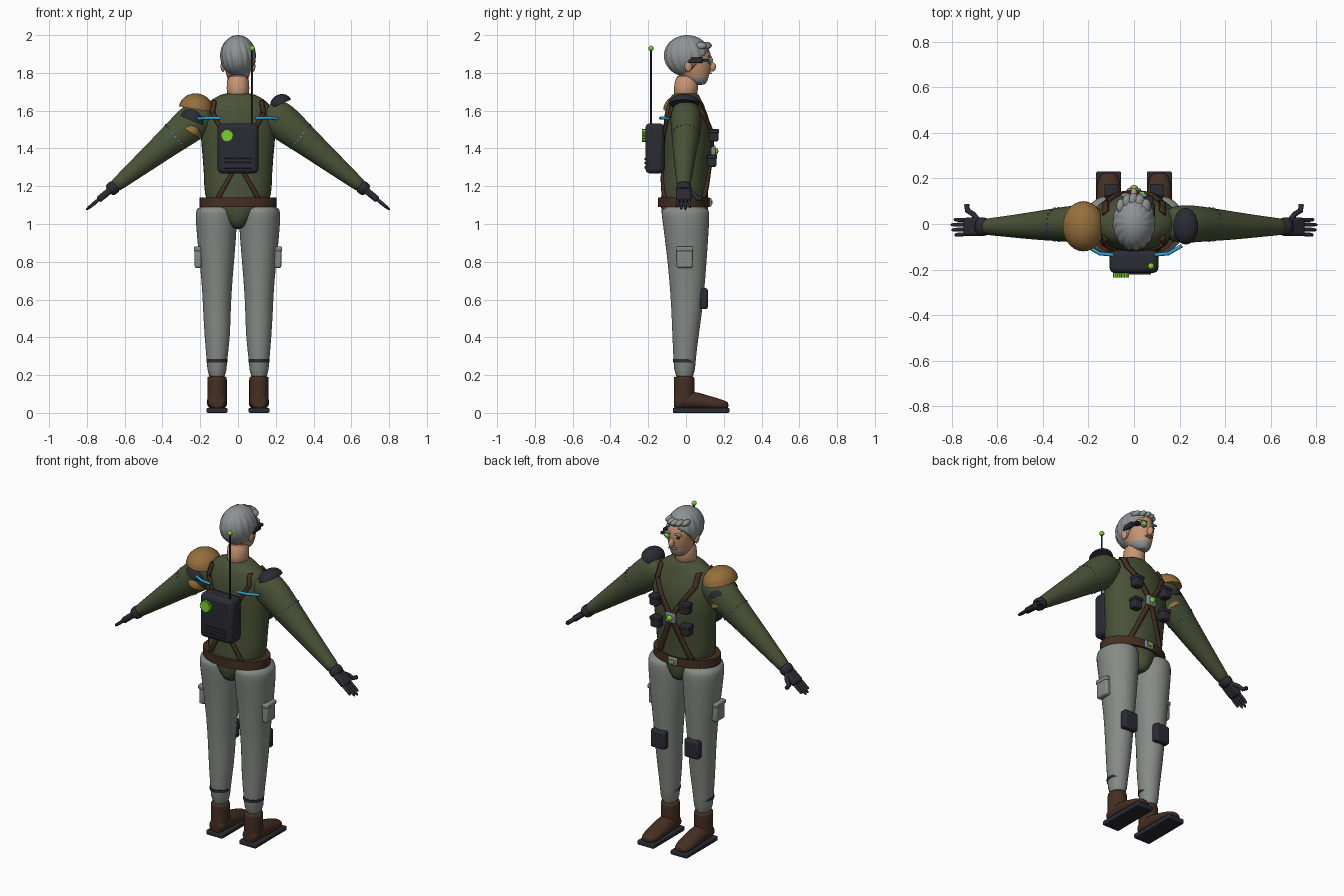
import bpy, bmesh
from math import sin, cos, pi, sqrt, radians
from mathutils import Matrix, Vector

if "Cube" in bpy.data.objects:
    bpy.data.objects.remove(bpy.data.objects["Cube"])

def material(name, *rgb):
    m = bpy.data.materials.new(name)
    m.use_nodes = True
    m.diffuse_color = (*rgb, 1)
    m.node_tree.nodes["Principled BSDF"].inputs["Base Color"].default_value = (*rgb, 1)
    return m

SKIN = material("skin", .58, .3, .17)
HAIR = material("grey hair", .27, .29, .29)
CLOTH = material("trouser grey", .24, .26, .24)
OLIVE = material("olive shirt", .068, .085, .038)
TAN = material("tan armour", .3, .16, .045)
DARK = material("dark gear", .024, .024, .034)
BROWN = material("brown leather", .06, .028, .016)
LIME = material("lime glow", .2, .64, .03)
CYAN = material("cyan glow", .026, .36, .65)
METAL = material("buckle metal", .22, .24, .26)
parts = []

def finish(name, bm, mat, mirror=False, bevel=0, subsurf=0):
    bmesh.ops.recalc_face_normals(bm, faces=bm.faces)
    me = bpy.data.meshes.new(name)
    bm.to_mesh(me)
    bm.free()
    ob = bpy.data.objects.new(name, me)
    bpy.context.collection.objects.link(ob)
    me.materials.append(mat)
    if bevel:
        b = ob.modifiers.new("bevel", 'BEVEL')
        b.width, b.segments = bevel, 2
    if subsurf:
        ob.modifiers.new("subdivide", 'SUBSURF').levels = subsurf
        ob.modifiers["subdivide"].render_levels = subsurf
    if mirror:
        ob.modifiers.new("mirror", 'MIRROR').use_mirror_merge = False
    parts.append(ob)
    return ob

def place(x, y, z, tilt=0):
    return Matrix.Translation((x, y, z)) @ Matrix.Rotation(radians(tilt), 4, 'Y')

def box(name, mat, at, size, mirror=False, bevel=.006):
    bm = bmesh.new()
    m = at if isinstance(at, Matrix) else place(*at)
    bmesh.ops.create_cube(bm, size=1, matrix=m @ Matrix.Diagonal((*size, 1)))
    return finish(name, bm, mat, mirror, bevel)

def ball(name, mat, at, radii, mirror=False, dome=False):
    bm = bmesh.new()
    bmesh.ops.create_uvsphere(bm, u_segments=28, v_segments=16, radius=1)
    for v in bm.verts:
        if dome:
            v.co.z = max(v.co.z, 0)
    m = at if isinstance(at, Matrix) else place(*at)
    bm.transform(m @ Matrix.Diagonal((*radii, 1)))
    return finish(name, bm, mat, mirror)

def loft(name, mat, rings, frame=Matrix(), mirror=False, subsurf=1, n=20):
    """Rings are (height, centre x, centre y, radius x, radius y)."""
    bm = bmesh.new()
    loops = [[bm.verts.new(frame @ Vector((cx + rx * cos(2 * pi * i / n), cy + ry * sin(2 * pi * i / n), z)))
              for i in range(n)] for z, cx, cy, rx, ry in rings]
    for a, b in zip(loops, loops[1:]):
        for i in range(n):
            bm.faces.new((a[i], a[(i + 1) % n], b[(i + 1) % n], b[i]))
    bm.faces.new(loops[0])
    bm.faces.new(loops[-1])
    return finish(name, bm, mat, mirror, 0, subsurf)

def tube(name, mat, points, radius, mirror=False):
    cu = bpy.data.curves.new(name, 'CURVE')
    cu.dimensions = '3D'
    cu.bevel_depth, cu.use_fill_caps = radius, True
    sp = cu.splines.new('POLY')
    sp.points.add(len(points) - 1)
    for p, co in zip(sp.points, points):
        p.co = (*co, 1)
    cu.materials.append(mat)
    ob = bpy.data.objects.new(name, cu)
    bpy.context.collection.objects.link(ob)
    if mirror:
        ob.modifiers.new("mirror", 'MIRROR')

# Torso, belt and legs
TORSO = [(.97, 0, -.005, .04, .1), (1.02, 0, -.005, .075, .122), (1.09, 0, -.008, .15, .127),
         (1.15, 0, -.008, .183, .126), (1.27, 0, 0, .182, .124), (1.4, 0, .008, .195, .13),
         (1.5, 0, .008, .203, .13), (1.58, 0, 0, .195, .118), (1.64, 0, -.005, .17, .095),
         (1.675, 0, -.005, .115, .078), (1.695, 0, 0, .068, .064)]
loft("shirt", OLIVE, TORSO)
loft("belt", BROWN, [(z, 0, -.012, .204, .137) for z in (1.09, 1.14)], subsurf=0, n=36)
box("belt_buckle", METAL, (0, .125, 1.115), (.06, .02, .045))
box("belt_buckle_light", LIME, (0, .136, 1.115), (.03, .008, .02), bevel=.002)
loft("trouser_legs", CLOTH, [
    (.17, .111, -.007, .05, .054), (.28, .112, -.008, .054, .059), (.4, .109, -.003, .069, .07),
    (.55, .112, .005, .074, .083), (.7, .111, .007, .082, .096), (.85, .113, .005, .098, .109),
    (1, .114, 0, .11, .124), (1.06, .115, -.003, .112, .129), (1.1, .112, -.006, .104, .124)], mirror=True)
box("thigh_pockets", CLOTH, (.211, -.007, .822), (.036, .085, .11), True, .01)
box("thigh_pocket_flaps", CLOTH, (.213, -.007, .868), (.04, .09, .025), True)
box("knee_pads", DARK, (.112, .094, .605), (.095, .045, .11), True, .012)
loft("ankle_bands", DARK, [(z, .112, -.01, .056, .06) for z in (.268, .285)], mirror=True, subsurf=0)

# Boots
loft("boot_shafts", BROWN, [(z, .111, -.01, r, r + .003) for z, r in
     ((.03, .05), (.06, .053), (.13, .052), (.185, .053), (.195, .05))], mirror=True)
LENGTHWISE = Matrix(((1, 0, 0, 0), (0, 0, 1, 0), (0, 1, 0, 0), (0, 0, 0, 1)))
loft("boot_feet", BROWN, [
    (-.065, .111, .055, .035, .035), (-.05, .111, .06, .05, .045), (.03, .111, .068, .053, .052),
    (.1, .111, .055, .055, .042), (.17, .111, .045, .053, .033), (.215, .111, .04, .04, .022),
    (.225, .111, .04, .02, .012)], LENGTHWISE, True)
box("boot_soles", DARK, (.111, .08, .0135), (.11, .3, .027), True)

# Arms and gloves share a frame whose z runs from shoulder to fingertips
along = Vector((.773, 0, -.634)).normalized()
side = Vector((0, 1, 0))
ARM = Matrix.Translation((.2, 0, 1.57)) @ Matrix((side.cross(along), side, along)).transposed().to_4x4()
loft("sleeves", OLIVE, [
    (-.07, 0, 0, .06, .06), (-.03, 0, 0, .09, .08), (.04, 0, 0, .1, .085), (.12, 0, 0, .09, .079),
    (.22, 0, -.004, .076, .07), (.33, 0, -.008, .064, .06), (.45, 0, -.01, .05, .048),
    (.56, 0, -.012, .037, .038), (.59, 0, -.012, .034, .035)], ARM, True)
loft("glove_cuffs", DARK, [(.57, 0, -.012, .036, .04), (.6, 0, -.012, .038, .042),
     (.63, 0, -.012, .033, .042)], ARM, True)
box("glove_palms", DARK, ARM @ place(0, -.012, .655), (.035, .08, .09), True, .012)
for i in range(4):
    tip = (.765, .785, .78, .76)[i]
    y = .018 - i * .021
    loft(f"finger_{i + 1}", DARK, [(.68, 0, y, .011, .01), (.74, 0, y, .0105, .01), (tip, 0, y * 1.1, .007, .007)],
         ARM, True, n=10)
tube("thumbs", DARK, [ARM @ Vector(p) for p in ((0, .02, .63), (0, .045, .655), (0, .058, .685), (0, .086, .69))],
     .012, True)
for i in range(20):
    a = 2 * pi * i / 20
    box(f"sleeve_light_{i + 1}", CYAN, ARM @ place(.082 * cos(a), -.002 + .0735 * sin(a), .17),
        (.008, .008, .006), True, 0)

# Shoulder armour
ball("layered_pad_top", TAN, place(-.222, -.01, 1.607, 10), (.092, .11, .084), dome=True)
ball("layered_pad_middle", DARK, place(-.24, -.008, 1.545, 22), (.08, .098, .075), dome=True)
ball("layered_pad_bottom", TAN, place(-.252, -.006, 1.485, 32), (.062, .088, .07), dome=True)
ball("small_shoulder_pad", DARK, place(.228, -.01, 1.635, -24), (.058, .08, .052), dome=True)

# Harness straps follow the torso surface
def on_torso(x, z, face):
    for a, b in zip(TORSO, TORSO[1:]):
        if a[0] <= z <= b[0]:
            t = (z - a[0]) / (b[0] - a[0])
            cy, rx, ry = (a[k] + t * (b[k] - a[k]) for k in (2, 3, 4))
            return Vector((x, cy + face * (ry * sqrt(max(0, 1 - (x / rx) ** 2)) + .003), z))

def strap(name, face, path, width=.026, steps=12):
    bm = bmesh.new()
    rows = []
    for (x0, z0), (x1, z1) in zip(path, path[1:]):
        d = Vector((x1 - x0, z1 - z0)).normalized() * width / 2
        for i in range(steps + 1):
            x, z = x0 + (x1 - x0) * i / steps, z0 + (z1 - z0) * i / steps
            rows.append([bm.verts.new(on_torso(x + k * d.y, z - k * d.x, face)) for k in (-1, 0, 1)])
    for a, b in zip(rows, rows[1:]):
        for k in (0, 1):
            bm.faces.new((a[k], a[k + 1], b[k + 1], b[k]))
    ob = finish(name, bm, BROWN, True)
    s = ob.modifiers.new("thickness", 'SOLIDIFY')
    s.thickness, s.offset = .014, 0

strap("front_harness", 1, [(.125, 1.65), (.125, 1.58), (0, 1.385), (-.11, 1.13)])
strap("back_harness", -1, [(.125, 1.65), (.135, 1.59), (0, 1.325), (-.11, 1.13)], .02)
box("chest_buckle", METAL, (0, .145, 1.385), (.062, .024, .06))
ball("chest_buckle_light", LIME, (0, .157, 1.385), (.018, .014, .018))
for level, y, z in (("upper", .146, 1.47), ("lower", .136, 1.335)):
    box(f"{level}_chest_pouches", DARK, (.1, y, z), (.055, .05, .065), True, .008)
    box(f"{level}_pouch_flaps", DARK, (.1, y + .003, z + .022), (.06, .052, .02), True, .004)

# Backpack with badge, vents, antenna and cables
box("backpack", DARK, (0, -.165, 1.4), (.215, .1, .265), bevel=.022)
bm = bmesh.new()
bmesh.ops.create_circle(bm, cap_ends=True, radius=.035, segments=32)
for i, v in enumerate(bm.verts):
    v.co *= .86 if i % 2 else 1
top = bmesh.ops.extrude_face_region(bm, geom=bm.faces[:])["geom"]
bmesh.ops.translate(bm, vec=(0, 0, .022), verts=[v for v in top if isinstance(v, bmesh.types.BMVert)])
bm.transform(Matrix.Translation((-.058, -.212, 1.468)) @ Matrix.Rotation(pi / 2, 4, 'X'))
finish("backpack_badge", bm, LIME)
for i in range(3):
    box(f"backpack_vent_{i + 1}", DARK, (0, -.216, 1.3 + i * .022), (.15, .01, .01), bevel=.002)
tube("antenna", DARK, [(.075, -.185, 1.52), (.075, -.185, 1.925)], .005)
ball("antenna_tip", LIME, (.075, -.185, 1.93), (.014, .014, .014))
tube("shoulder_cables", CYAN, [(.09, -.135, 1.56), (.15, -.13, 1.562), (.21, -.095, 1.558)], .008, True)

# Neck and head, with the chin beard coloured by position
loft("neck", SKIN, [(1.66, 0, -.005, .064, .066), (1.72, 0, 0, .06, .064), (1.8, 0, .008, .06, .066)])
head = loft("head", SKIN, [
    (1.735, 0, .075, .028, .026), (1.755, 0, .06, .05, .053), (1.775, 0, .052, .058, .068),
    (1.8, 0, .043, .066, .084), (1.83, 0, .035, .073, .1), (1.88, 0, .026, .08, .112),
    (1.93, 0, .016, .079, .108), (1.965, 0, .012, .055, .08)])
head.data.materials.append(HAIR)
for f in head.data.polygons:
    if f.center.z < 1.78 and f.center.y > .045:
        f.material_index = 1
ball("nose", SKIN, (0, .135, 1.832), (.015, .024, .026))
ball("ears", SKIN, (.08, .012, 1.835), (.012, .02, .03), True)
ball("eyes", DARK, (.032, .122, 1.866), (.013, .008, .007), True)
ball("eyebrows", HAIR, (.034, .126, 1.886), (.024, .01, .006), True)
box("moustache", HAIR, (0, .13, 1.798), (.05, .014, .01), bevel=.004)

# Ridged hair cap, open over the face, with a swept fringe
bm = bmesh.new()
bmesh.ops.create_uvsphere(bm, u_segments=96, v_segments=28, radius=1)
for v in bm.verts:
    x, y, z = v.co
    angle = Vector((x, y)).angle_signed(Vector((0, 1))) if x * x + y * y > .0001 else 0
    ridge = 1 + .025 * sin(16 * angle + 3 * z) * sqrt(max(0, 1 - z * z))
    v.co = (x * .093 * ridge, .006 + y * .121 * ridge, 1.89 + z * .11)
bald = [f for f in bm.faces if f.calc_center_median().z < 1.785 + 1.15 * max(0, f.calc_center_median().y)]
bmesh.ops.delete(bm, geom=bald, context='FACES')
hair = finish("hair", bm, HAIR)
shell = hair.modifiers.new("thickness", 'SOLIDIFY')
shell.thickness = .012
for i in range(5):
    ball(f"fringe_{i + 1}", HAIR, place(-.055 + i * .027, .105 - .25 * (i - 2) ** 2 * .027, 1.945, 35),
         (.024, .032, .017))

# Eyepiece
box("eyepiece_body", DARK, (.084, .05, 1.867), (.018, .075, .03), bevel=.004)
box("eyepiece_arm", DARK, (.065, .105, 1.867), (.04, .04, .014), bevel=.003)
ball("eyepiece_rim", METAL, (.036, .126, 1.867), (.022, .012, .02))
ball("eyepiece_lens", LIME, (.036, .133, 1.867), (.015, .01, .014))

bpy.ops.object.select_all(action='DESELECT')
for ob in parts:
    ob.select_set(True)
bpy.context.view_layer.objects.active = parts[0]
bpy.ops.object.shade_smooth_by_angle(angle=radians(40))
